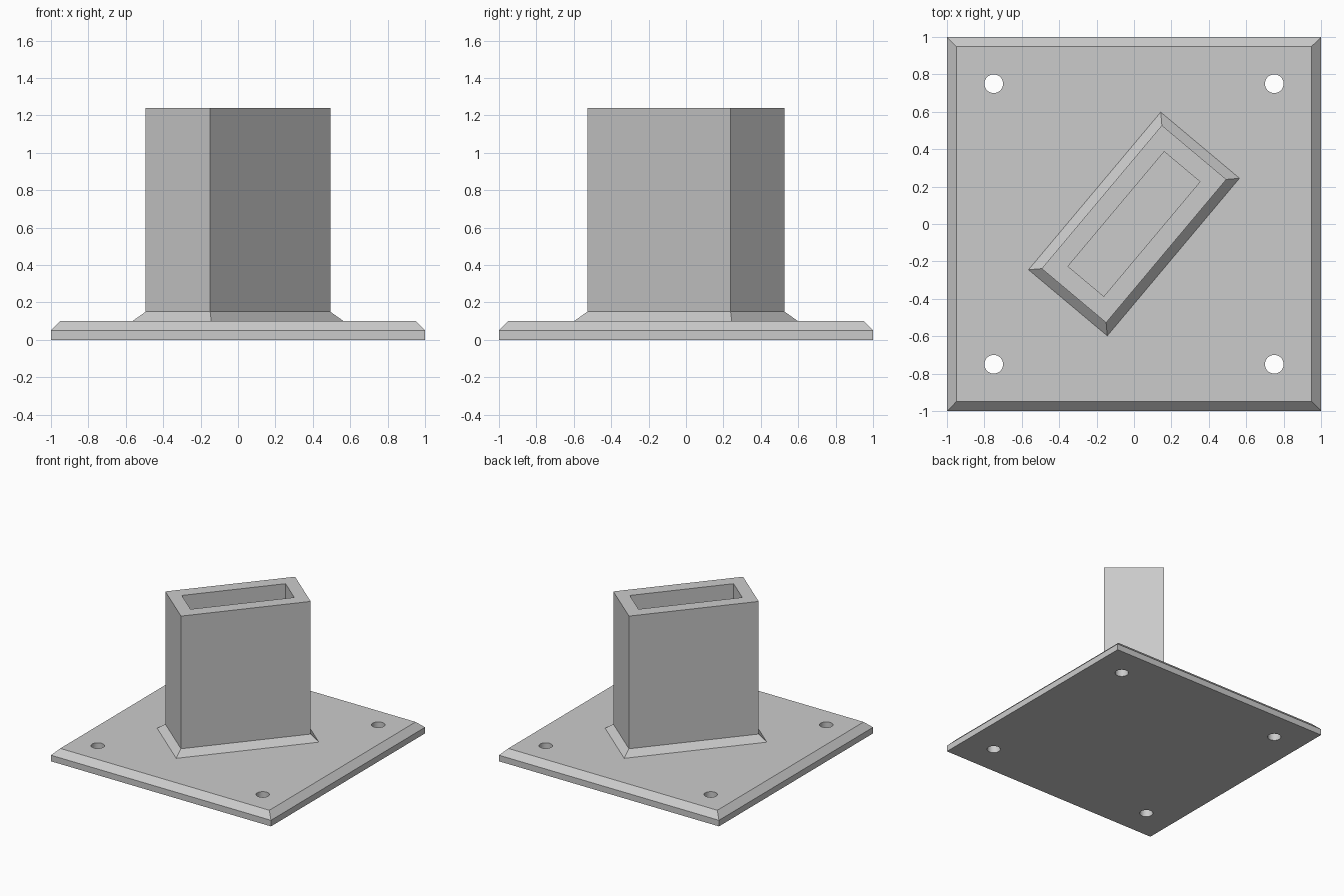
import bpy
import bmesh
from math import radians
from mathutils import Matrix

if "Cube" in bpy.data.objects:
    bpy.data.objects.remove(bpy.data.objects["Cube"], do_unlink=True)

# One plain grey for everything
grey = bpy.data.materials.new("light grey")
grey.use_nodes = True
colour = (0.6, 0.6, 0.6, 1)
grey.diffuse_color = colour
grey.node_tree.nodes["Principled BSDF"].inputs["Base Color"].default_value = colour


def make_object(name, bm):
    mesh = bpy.data.meshes.new(name)
    bm.to_mesh(mesh)
    bm.free()
    mesh.materials.append(grey)
    obj = bpy.data.objects.new(name, mesh)
    bpy.context.collection.objects.link(obj)
    return obj


def loft(name, sections, cap_first=False, cap_last=False):
    """Join rectangles given as (half length, half width, height)."""
    bm = bmesh.new()
    rings = [[bm.verts.new((sx * a, sy * b, z))
              for sx, sy in ((-1, -1), (1, -1), (1, 1), (-1, 1))]
             for a, b, z in sections]
    for low, high in zip(rings, rings[1:]):
        for i in range(4):
            j = (i + 1) % 4
            bm.faces.new((low[i], low[j], high[j], high[i]))
    if cap_first:
        bm.faces.new(rings[0][::-1])
    if cap_last:
        bm.faces.new(rings[-1])
    return make_object(name, bm)


# Square plate with a chamfered top edge
plate = loft("base_plate", [(1, 1, 0), (1, 1, 0.05), (0.95, 0.95, 0.1)], True, True)

# Four bolt holes through the plate
bm = bmesh.new()
for x in (-0.75, 0.75):
    for y in (-0.75, 0.75):
        bmesh.ops.create_cone(bm, cap_ends=True, segments=32, radius1=0.05, radius2=0.05,
                              depth=0.4, matrix=Matrix.Translation((x, y, 0.05)))
cutter = make_object("bolt_hole_cutter", bm)
cutter.hide_render = True
holes = plate.modifiers.new("bolt_holes", "BOOLEAN")
holes.operation = "DIFFERENCE"
holes.solver = "EXACT"
holes.object = cutter
bpy.context.view_layer.objects.active = plate
plate.select_set(True)
bpy.ops.object.modifier_apply(modifier=holes.name)
bpy.data.objects.remove(cutter, do_unlink=True)
bpy.ops.object.shade_smooth_by_angle(angle=radians(20))

# Turned hollow post with a flared foot; the plate closes the pocket
post = loft("socket_post", [(0.55, 0.275, 0.1), (0.5, 0.225, 0.15), (0.5, 0.225, 1.24),
                            (0.4, 0.125, 1.24), (0.4, 0.125, 0.1)])
post.rotation_euler.z = radians(50)
